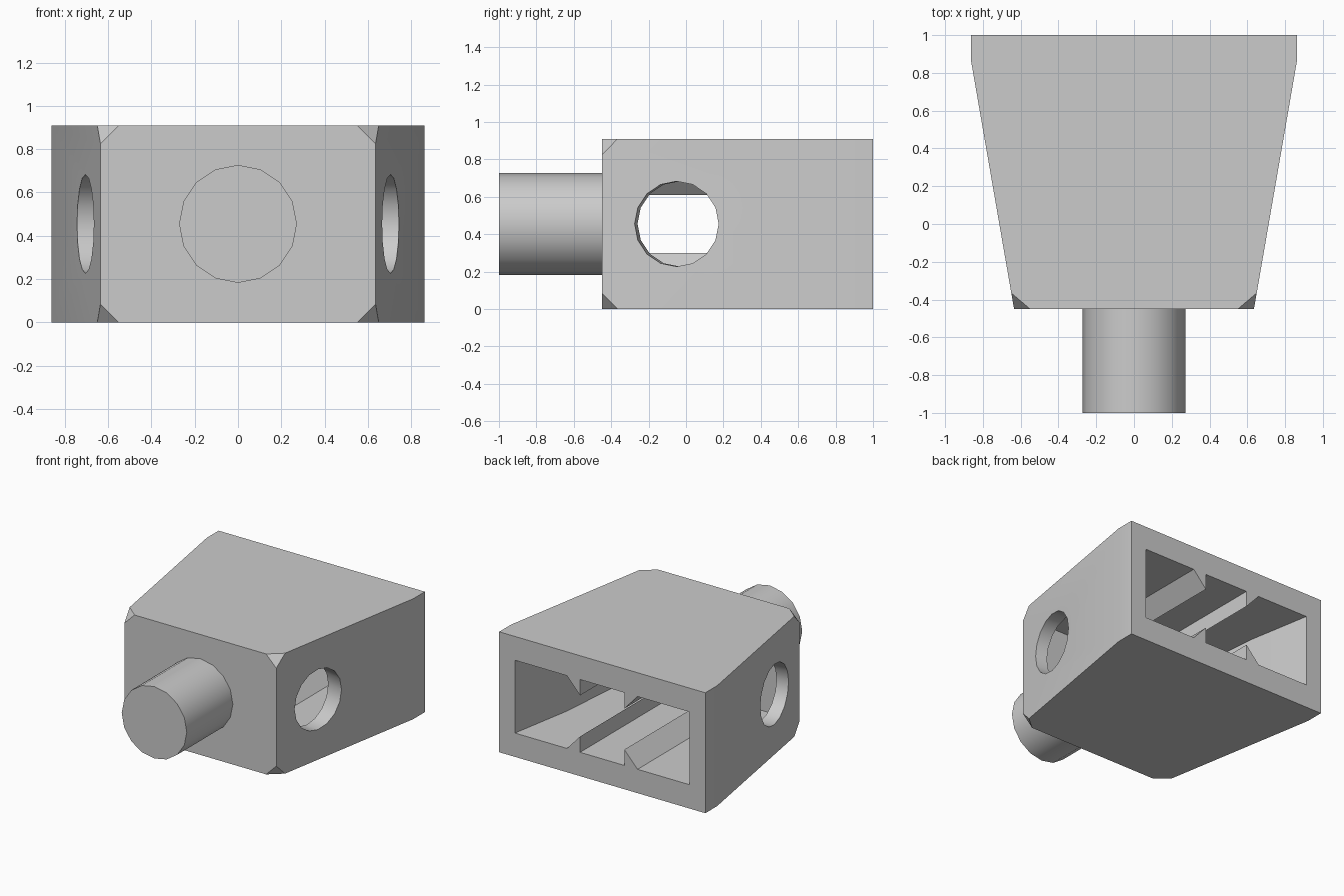
import bpy, bmesh, math
from mathutils import Vector

cube = bpy.data.objects.get("Cube")
if cube:
    bpy.data.objects.remove(cube, do_unlink=True)

GREY = (0.6, 0.6, 0.6, 1)
grey = bpy.data.materials.new("light grey")
grey.use_nodes = True
grey.diffuse_color = GREY
grey.node_tree.nodes["Principled BSDF"].inputs["Base Color"].default_value = GREY

HEIGHT, MID = 0.91, 0.455
FRONT, BACK, CAVITY_FRONT = -0.45, 1.0, -0.27
FLOOR, CEILING = 0.18, 0.73


def make(name, bm):
    bmesh.ops.recalc_face_normals(bm, faces=bm.faces)
    mesh = bpy.data.meshes.new(name)
    bm.to_mesh(mesh)
    bm.free()
    mesh.materials.append(grey)
    obj = bpy.data.objects.new(name, mesh)
    bpy.context.collection.objects.link(obj)
    return obj


def prism(points, offset):
    """Extrude a flat polygon along an offset."""
    bm = bmesh.new()
    face = bm.faces.new([bm.verts.new(p) for p in points])
    moved = bmesh.ops.extrude_face_region(bm, geom=[face])["geom"]
    bmesh.ops.translate(bm, vec=offset, verts=[v for v in moved if isinstance(v, bmesh.types.BMVert)])
    return bm


def plan(half, z, height):
    """Symmetrical plan outline raised to a height."""
    pts = half + [(-x, y) for x, y in reversed(half)]
    return prism([(x, y, z) for x, y in pts], (0, 0, height))


def cylinder(name, start, end, radius):
    """Sixteen-sided cylinder with a vertex pointing up."""
    start, end = Vector(start), Vector(end)
    axis = (end - start).normalized()
    side = axis.cross(Vector((0, 0, 1)))
    ring = []
    for i in range(16):
        a = math.tau * i / 16
        ring.append(start + radius * (side * math.sin(a) + Vector((0, 0, math.cos(a)))))
    return make(name, prism(ring, end - start))


def activate(obj):
    bpy.ops.object.select_all(action="DESELECT")
    obj.select_set(True)
    bpy.context.view_layer.objects.active = obj


def cut(obj, cutter):
    mod = obj.modifiers.new("cut", "BOOLEAN")
    mod.operation, mod.solver, mod.object = "DIFFERENCE", "EXACT", cutter
    activate(obj)
    bpy.ops.object.modifier_apply(modifier=mod.name)
    bpy.data.objects.remove(cutter, do_unlink=True)


# Tapered housing with the four front corners cut off
bm = plan([(0.635, FRONT), (0.862, 0.86), (0.862, BACK)], 0, HEIGHT)
for sx in (1, -1):
    for top in (True, False):
        z, dz = (HEIGHT, -0.085) if top else (0, 0.085)
        a = Vector((sx * 0.55, FRONT, z))
        b = Vector((sx * 0.635, FRONT, z + dz))
        c = Vector((sx * 0.65, FRONT + 0.085, z))
        normal = (b - a).cross(c - a)
        if normal.dot(Vector((sx * 0.635, FRONT, z)) - a) < 0:
            normal.negate()
        cutting = bmesh.ops.bisect_plane(
            bm, geom=bm.verts[:] + bm.edges[:] + bm.faces[:],
            plane_co=a, plane_no=normal, clear_outer=True)
        rim = [e for e in cutting["geom_cut"] if isinstance(e, bmesh.types.BMEdge)]
        bmesh.ops.contextual_create(bm, geom=rim)
housing = make("housing", bm)

# Cavity open at the back
cut(housing, make("cavity_cutter", plan(
    [(0.575, CAVITY_FRONT), (0.645, 0.52), (0.73, BACK), (0.73, BACK + 0.1)],
    FLOOR, CEILING - FLOOR)))

# Round holes square to the slanted sides
for sx in (1, -1):
    centre = Vector((sx * 0.704, -0.05, MID))
    out = Vector((sx, -0.173, 0)).normalized()
    cut(housing, cylinder("hole_cutter", centre - out * 0.3, centre + out * 0.2, 0.228))

# Wedge rails on the floor and ceiling of the cavity
rails = []
for side, sx in (("left", 1), ("right", -1)):
    for level, z, dz in (("lower", FLOOR, 0.12), ("upper", CEILING, -0.12)):
        wedge = [(sx * 0.185, CAVITY_FRONT, z), (sx * 0.295, CAVITY_FRONT, z),
                 (sx * 0.185, CAVITY_FRONT, z + dz)]
        rails.append(make(f"{side}_{level}_rail", prism(wedge, (0, BACK - CAVITY_FRONT, 0))))

# Front peg
peg = cylinder("front_peg", (0, -1, MID), (0, FRONT + 0.01, MID), 0.272)

for obj in [housing, peg] + rails:
    activate(obj)
    bpy.ops.object.shade_smooth_by_angle(angle=math.radians(30))
